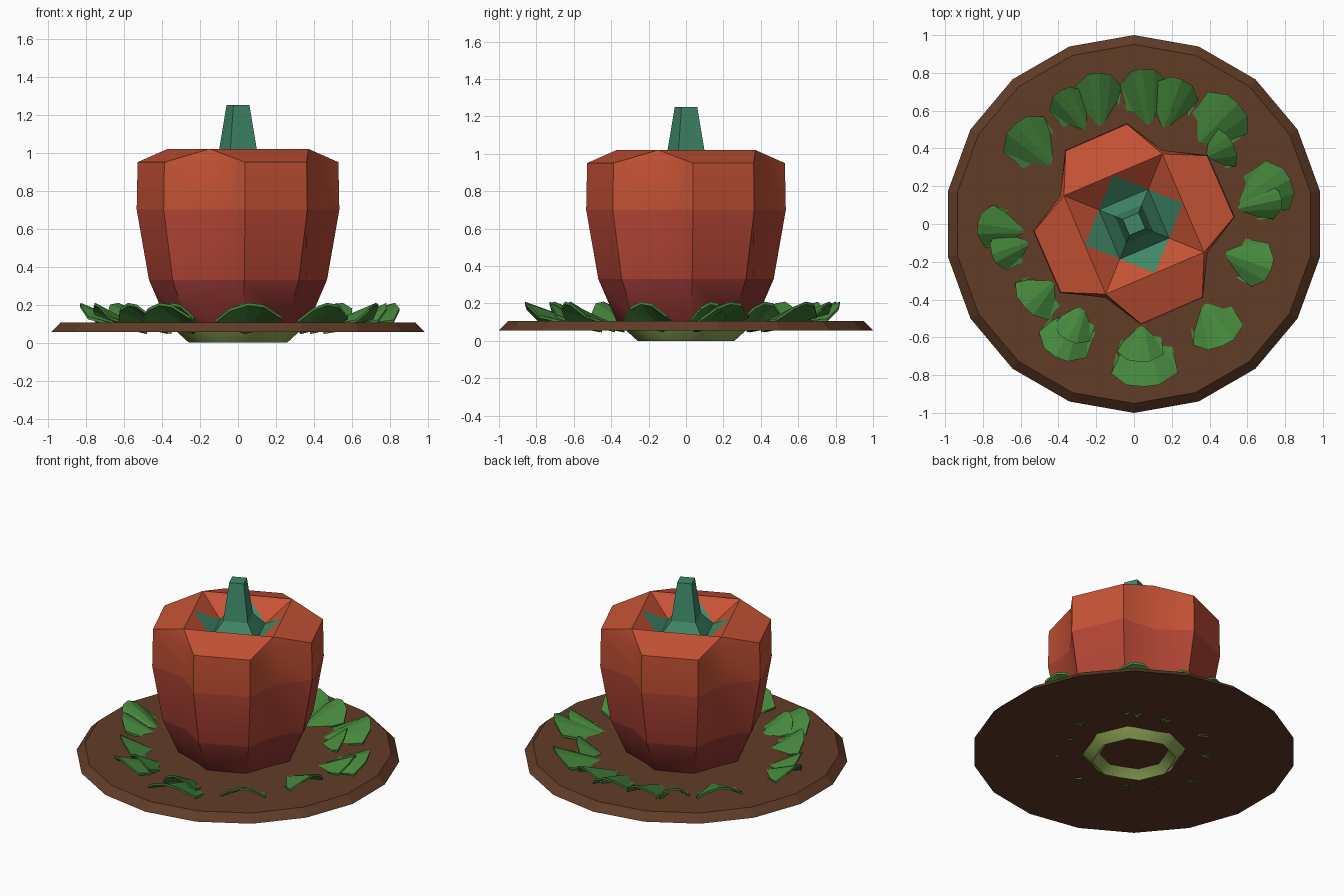
import bpy, bmesh, math
from mathutils import Vector

if "Cube" in bpy.data.objects:
    bpy.data.objects.remove(bpy.data.objects["Cube"])


def material(name, rgb):
    m = bpy.data.materials.new(name)
    m.diffuse_color = (*rgb, 1)
    m.use_nodes = True
    m.node_tree.nodes["Principled BSDF"].inputs["Base Color"].default_value = m.diffuse_color
    return m


def make(name, verts, faces, mats, face_mats=None, smooth=None):
    me = bpy.data.meshes.new(name)
    me.from_pydata(verts, [], faces)
    for m in mats:
        me.materials.append(m)
    for i, k in enumerate(face_mats or []):
        me.polygons[i].material_index = k
    bm = bmesh.new()
    bm.from_mesh(me)
    bmesh.ops.recalc_face_normals(bm, faces=bm.faces)
    bm.to_mesh(me)
    bm.free()
    ob = bpy.data.objects.new(name, me)
    bpy.context.collection.objects.link(ob)
    if smooth:
        bpy.ops.object.select_all(action='DESELECT')
        ob.select_set(True)
        bpy.context.view_layer.objects.active = ob
        bpy.ops.object.shade_smooth_by_angle(angle=math.radians(smooth))
    return ob


def polar(deg, r, z):
    a = math.radians(deg)
    return (r * math.cos(a), r * math.sin(a), z)


def bridge(a, b, n):
    return [(a + i, a + (i + 1) % n, b + (i + 1) % n, b + i) for i in range(n)]


red_top = material("red_top", (0.56, 0.085, 0.035))
red_mid = material("red_mid", (0.45, 0.06, 0.035))
red_low = material("red_low", (0.27, 0.035, 0.03))
olive = material("olive", (0.27, 0.38, 0.09))
teal = material("teal", (0.05, 0.25, 0.14))
brown = material("brown", (0.12, 0.045, 0.02))
green = material("green", (0.06, 0.24, 0.045))

# plate: 18-sided disc with sloping rim
N = 18
verts = [polar(90 + 20 * i, r, z) for r, z in ((1, 0.055), (0.95, 0.105)) for i in range(N)]
make("plate", verts, bridge(0, N, N) + [tuple(range(N)), tuple(range(N, 2 * N))], [brown])

# pepper: four lobes of three points each (peak, notch, peak)
profile = [(0.00, 0.26, 0.92), (0.10, 0.37, 0.88), (0.33, 0.47, 0.82),
           (0.70, 0.535, 0.78), (0.95, 0.53, 0.79)]
verts, faces, fm = [], [], []
for z, r, notch in profile:
    for q in range(4):
        for ang, k in ((94, 1), (69, notch), (43, 1)):
            verts.append(polar(ang - 90 * q, r * k, z))
for i, k in enumerate((0, 1, 2, 3)):
    faces += bridge(12 * i, 12 * (i + 1), 12)
    fm += [k] * 12
# square shoulder rim, then the sunken top
rim = len(verts)
verts += [polar(68 - 90 * q, 0.40, 1.02) for q in range(4)]
verts += [polar(68 - 90 * q, 0.18, 0.89) for q in range(4)]
top = rim - 12
for q in range(4):
    n = (q + 1) % 4
    a, b, c = (top + 3 * q + j for j in range(3))
    a2, b2 = top + 3 * n, top + 3 * n + 1
    faces += [(b, c, rim + q), (c, a2, rim + n, rim + q), (a2, b2, rim + n)]
faces += bridge(rim, rim + 4, 4) + [tuple(range(rim + 4, rim + 8))]
# hollow underside
verts.append((0, 0, 0.3))
faces += [(i, (i + 1) % 12, len(verts) - 1) for i in range(12)]
fm += [3] * (len(faces) - 12 - len(fm)) + [0] * 12
make("pepper", verts, faces, [olive, red_low, red_mid, red_top], fm, 35)

# calyx and stem: square tapered stem with four points reaching the rim
levels = [(0.20, 0.905), (0.11, 1.0), (0.065, 1.25)]
verts = [polar(68 - 90 * q, r, z) for r, z in levels for q in range(4)]
faces = bridge(0, 4, 4) + bridge(4, 8, 4) + [(8, 9, 10, 11)]
for q in range(4):
    verts.append(polar(23 - 90 * q, 0.281, 1.02))
    faces.append((q, (q + 1) % 4, 12 + q))
make("stem", verts, faces, [teal])

# leaves: arched fans, given as base x, y, tip x, y, half width
outline = [(0.45, -0.75), (0.8, -1), (0.96, -0.6), (1, -0.1),
           (0.99, 0.35), (0.85, 0.9), (0.5, 0.8)]


def leaf(name, bx, by, tx, ty, w, tip_z=0.21):
    base, tip = Vector((bx, by)), Vector((tx, ty))
    d = tip - base
    side = Vector((-d.y, d.x)).normalized() * w
    verts = [(bx, by, 0.06)]
    for u, v in outline:
        p = base + d * u + side * v
        verts.append((p.x, p.y, 0.06 + (tip_z - 0.06) * (0.3 * min(1, u * 1.6) + 0.7 * u) - 0.07 * v * v))
    n = len(verts)
    under = [(x, y, z - 0.015) for x, y, z in verts]
    faces = [(0, i, i + 1) for i in range(1, n - 1)]
    faces += [(n, n + i + 1, n + i) for i in range(1, n - 1)]
    faces += bridge(0, n, n)
    make(name, verts + under, faces, [green])


leaves = [
    (-0.35, 0.23, -0.64, 0.52, 0.15), (-0.17, 0.40, -0.20, 0.80, 0.13),
    (-0.20, 0.42, -0.40, 0.70, 0.11), (0.10, 0.40, 0.03, 0.82, 0.13),
    (0.12, 0.40, 0.24, 0.77, 0.13), (0.26, 0.34, 0.54, 0.65, 0.16),
    (0.33, 0.33, 0.52, 0.43, 0.12), (0.45, 0.04, 0.82, 0.25, 0.15),
    (0.45, 0.06, 0.78, 0.14, 0.10), (0.38, -0.12, 0.73, -0.23, 0.13),
    (0.33, -0.33, 0.48, -0.64, 0.15), (0.04, -0.45, 0.07, -0.86, 0.185),
    (0.04, -0.46, 0.04, -0.73, 0.13), (-0.23, -0.33, -0.40, -0.71, 0.15),
    (-0.24, -0.38, -0.34, -0.62, 0.11), (-0.37, -0.25, -0.57, -0.45, 0.14),
    (-0.48, -0.05, -0.83, -0.01, 0.12), (-0.48, -0.07, -0.75, -0.17, 0.11),
]
for i, row in enumerate(leaves):
    leaf(f"leaf_{i + 1}", *row)
